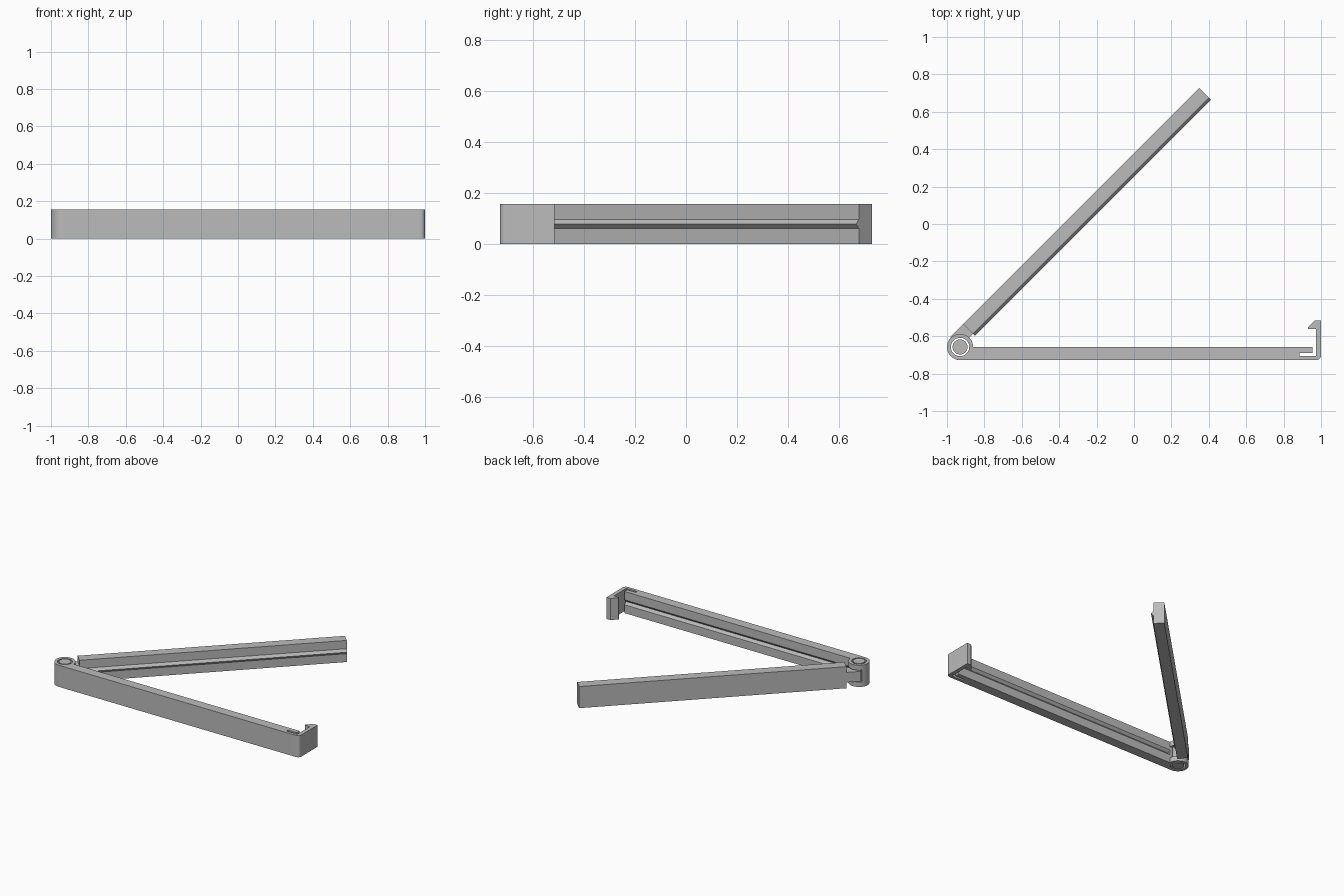
import bpy, bmesh
from math import cos, sin, pi, radians
from mathutils import Matrix, Vector

if "Cube" in bpy.data.objects:
    bpy.data.objects.remove(bpy.data.objects["Cube"])

H = 0.157                 # clip height
M = H / 2
HINGE = Vector((-0.93, -0.6575, 0))
R, HOLE, PIN = 0.07, 0.049, 0.04
FRONT, INNER = HINGE.y - R, HINGE.y
V_HALF, V_DEPTH = 0.018, 0.016   # ridge and groove size

grey = bpy.data.materials.new("plain_grey")
grey.use_nodes = True
grey.diffuse_color = (0.5, 0.5, 0.5, 1)
grey.node_tree.nodes["Principled BSDF"].inputs["Base Color"].default_value = (0.5, 0.5, 0.5, 1)


def loft(name, sections, closed=False, matrix=None):
    """Bridge equal cross-sections, capping the ends unless closed."""
    bm = bmesh.new()
    rows = [[bm.verts.new(p) for p in s] for s in sections]
    n = len(rows[0])
    pairs = list(zip(rows, rows[1:])) + ([(rows[-1], rows[0])] if closed else [])
    for a, b in pairs:
        for i in range(n):
            j = (i + 1) % n
            bm.faces.new((a[i], a[j], b[j], b[i]))
    if not closed:
        bm.faces.new(rows[0])
        bm.faces.new(rows[-1])
    if matrix:
        bm.transform(matrix)
    bmesh.ops.recalc_face_normals(bm, faces=bm.faces)
    mesh = bpy.data.meshes.new(name)
    bm.to_mesh(mesh)
    bm.free()
    mesh.materials.append(grey)
    ob = bpy.data.objects.new(name, mesh)
    bpy.context.collection.objects.link(ob)
    bpy.ops.object.select_all(action='DESELECT')
    ob.select_set(True)
    bpy.context.view_layer.objects.active = ob
    bpy.ops.object.shade_smooth_by_angle(angle=radians(30))
    return ob


def prism(name, outline, z0=0, z1=H, matrix=None):
    return loft(name, [[(x, y, z) for x, y in outline] for z in (z0, z1)], matrix=matrix)


def bar(name, x0, x1, section, matrix=None):
    return loft(name, [[(x, y, z) for y, z in section] for x in (x0, x1)], matrix=matrix)


def arc(cx, cy, r, a0, a1, n=16):
    angles = [radians(a0 + (a1 - a0) * i / n) for i in range(n + 1)]
    return [(cx + r * cos(a), cy + r * sin(a)) for a in angles]


def ring(name, z0, z1, a0=0, a1=360, n=48):
    inner, outer = arc(0, 0, HOLE, a0, a1, n), arc(0, 0, R, a0, a1, n)
    full = a1 - a0 == 360
    sections = [[(*i, z0), (*o, z0), (*o, z1), (*i, z1)] for i, o in zip(inner, outer)]
    return loft(name, sections[:-1] if full else sections, full, Matrix.Translation(HINGE))


def jaw_section(back, face, tip):
    """Rectangle whose inner face carries a V, inward or outward."""
    return [(back, 0), (back, H), (face, H), (face, M + V_HALF),
            (tip, M), (face, M - V_HALF), (face, 0)]


# Hinge barrel with a window for the moving knuckle
ring("hinge_ring_bottom", 0, 0.036)
ring("hinge_ring_top", H - 0.036, H)
ring("hinge_wall", 0.036, H - 0.036, 140, 360)
prism("hinge_pin", arc(HINGE.x, HINGE.y, PIN, 0, 352.5, 47))

# Fixed arm with V groove, blending into the barrel
prism("hinge_fillet", arc(HINGE.x, HINGE.y, R - 0.002, -90, 0) +
      [(HINGE.x + R, INNER), (HINGE.x + R, FRONT), (HINGE.x, FRONT)])
bar("fixed_arm", HINGE.x + R, 0.885, jaw_section(FRONT, INNER, INNER - V_DEPTH))
bar("fixed_arm_tip", 0.885, 0.955, jaw_section(-0.69, INNER, INNER - V_DEPTH))

# Springy latch hook with a rounded outer corner and a barb
prism("latch_hook", [(0.885, FRONT)] + arc(0.975, FRONT + 0.025, 0.025, -90, 0, 8) +
      [(1, -0.515), (0.968, -0.515), (0.93, -0.553), (0.93, -0.562),
       (0.972, -0.562), (0.972, -0.706), (0.885, -0.706)])

# Moving arm with V ridge, swung open
swing = Matrix.Translation(HINGE) @ Matrix.Rotation(pi / 4, 4, 'Z')
bar("moving_arm", 0.098, 1.884, jaw_section(0.074, 0.002, 0.002 - V_DEPTH), swing)
prism("moving_knuckle", [(0, 0.074), (0.1, 0.074), (0.1, 0.002)] +
      arc(0, 0, HOLE, 0, 90), 0.042, H - 0.042, swing)
